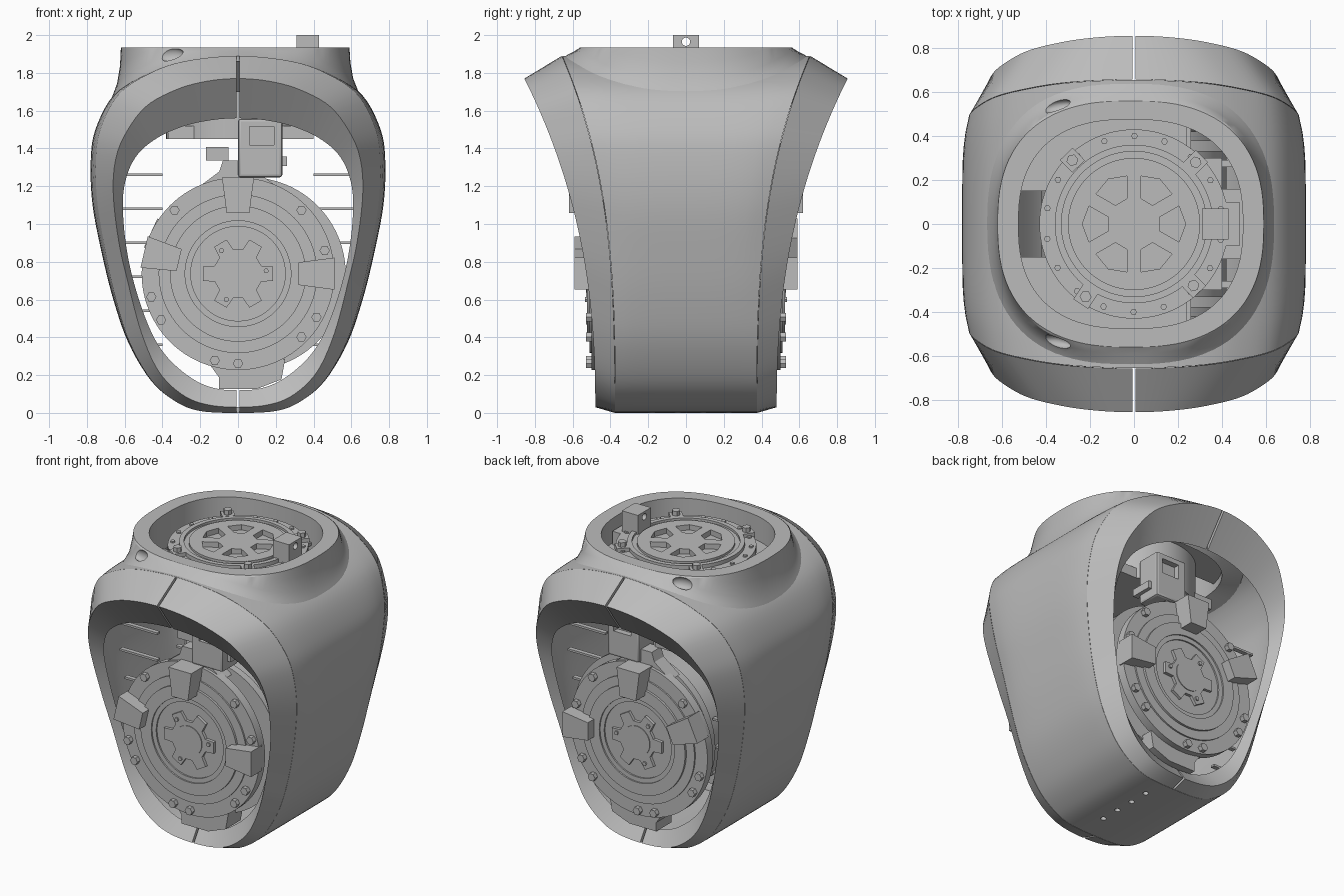
import bpy, bmesh, math
from mathutils import Matrix, Vector

cube = bpy.data.objects.get("Cube")
if cube:
    bpy.data.objects.remove(cube, do_unlink=True)

grey = bpy.data.materials.new("plain grey")
grey.use_nodes = True
grey.diffuse_color = (0.5, 0.5, 0.5, 1)
grey.node_tree.nodes["Principled BSDF"].inputs["Base Color"].default_value = (0.5, 0.5, 0.5, 1)
IDENTITY = Matrix.Identity(4)


def smooth(ob):
    bpy.ops.object.select_all(action='DESELECT')
    ob.select_set(True)
    bpy.context.view_layer.objects.active = ob
    bpy.ops.object.shade_smooth_by_angle(angle=math.radians(30))


def make(name, verts, faces, matrix=IDENTITY):
    bm = bmesh.new()
    vs = [bm.verts.new(matrix @ Vector(v)) for v in verts]
    for f in faces:
        bm.faces.new([vs[i] for i in f])
    bmesh.ops.recalc_face_normals(bm, faces=bm.faces)
    mesh = bpy.data.meshes.new(name)
    bm.to_mesh(mesh)
    bm.free()
    mesh.materials.append(grey)
    ob = bpy.data.objects.new(name, mesh)
    bpy.context.collection.objects.link(ob)
    smooth(ob)
    return ob


def loft(name, rings, matrix=IDENTITY, around=True, along=False, caps=False):
    """Skin equal-length rings; optionally close each ring, the sequence, or the ends."""
    n, m = len(rings[0]), len(rings)
    verts = [p for ring in rings for p in ring]
    faces = []
    for i in range(m if along else m - 1):
        for j in range(n if around else n - 1):
            a, b = i * n, (i + 1) % m * n
            k = (j + 1) % n
            faces.append((a + j, a + k, b + k, b + j))
    if caps and around:
        faces += [tuple(range(n)), tuple(range((m - 1) * n, m * n))]
    elif caps:
        faces += [tuple(i * n for i in range(m)), tuple(i * n + n - 1 for i in range(m))]
    return make(name, verts, faces, matrix)


def circle(r, h, n=64):
    return [(r * math.cos(math.tau * i / n), r * math.sin(math.tau * i / n), h) for i in range(n)]


def lathe(name, profile, matrix=IDENTITY, n=64):
    return loft(name, [circle(r, h, n) for r, h in profile], matrix, caps=True)


def prism(name, outline, h0, h1, matrix=IDENTITY):
    return loft(name, [[(x, y, h) for x, y in outline] for h in (h0, h1)], matrix, caps=True)


def box(name, x0, x1, y0, y1, z0, z1, matrix=IDENTITY):
    return prism(name, [(x0, y0), (x1, y0), (x1, y1), (x0, y1)], z0, z1, matrix)


def modify(ob, kind, **settings):
    mod = ob.modifiers.new(kind.title(), kind)
    for key, value in settings.items():
        setattr(mod, key, value)
    bpy.context.view_layer.objects.active = ob
    bpy.ops.object.modifier_apply(modifier=mod.name)
    smooth(ob)


def cut(ob, cutter):
    modify(ob, 'BOOLEAN', operation='DIFFERENCE', object=cutter)
    bpy.data.objects.remove(cutter, do_unlink=True)


def spline(points, steps=5):
    """Smooth half outline, mirrored in x at both ends for flat tangents."""
    p = [Vector((-points[1][0], points[1][1]))] + [Vector(q) for q in points]
    p.append(Vector((-points[-2][0], points[-2][1])))
    out = []
    for a, b, c, d in zip(p, p[1:], p[2:], p[3:]):
        for s in range(steps):
            t = s / steps
            out.append(b + (c - a) * t / 2 + (2 * a - 5 * b + 4 * c - d) * t * t / 2
                       + (3 * b - a - 3 * c + d) * t ** 3 / 2)
    return out + [p[-2]]


def polar(r, a):
    return r * math.cos(a), r * math.sin(a)


def edge_y(z):
    return 0.48 + 0.0976 * max(z, 0) ** 2.36


def seam_y(z):
    return 0.375 + 0.0442 * max(z, 0) ** 2.9


def taper(t, z):
    """Narrowing of the body towards its seams, stronger higher up."""
    return 1 - 0.035 * min(1, max(z, 0)) * abs(t) ** 5


# Half outlines of the shell: body, front edge and opening
shell = spline([(0, 0), (.2, .01), (.33, .06), (.46, .17), (.58, .37), (.66, .6), (.72, .84),
                (.77, 1.1), (.78, 1.33), (.755, 1.5), (.66, 1.68), (.5, 1.79), (.3, 1.86), (0, 1.89)])
edge = spline([(0, .03), (.17, .045), (.3, .1), (.42, .22), (.51, .42), (.58, .68), (.63, .9),
               (.66, 1.15), (.65, 1.33), (.6, 1.47), (.49, 1.62), (.33, 1.71), (.17, 1.755), (0, 1.77)])
opening = spline([(0, .12), (.12, .13), (.24, .18), (.37, .29), (.46, .43), (.54, .65), (.59, .87),
                  (.61, 1.1), (.59, 1.25), (.53, 1.37), (.42, 1.46), (.28, 1.52), (.14, 1.55), (0, 1.56)])


def crown_z(x):
    """Height of the upper shell at a given x."""
    top = [p for p in shell if p.y > 1.33]
    for a, b in zip(top, top[1:]):
        if b.x <= abs(x) <= a.x:
            return a.y + (b.y - a.y) * (a.x - abs(x)) / (a.x - b.x)
    return top[0].y


def rounded(a, b, height, n=96, cx=-0.015):
    ring = []
    for i in range(n):
        c, s = math.cos(math.tau * i / n), math.sin(math.tau * i / n)
        x = cx + a * math.copysign(abs(c) ** 0.8, c)
        y = b * math.copysign(abs(s) ** 0.8, s)
        ring.append((x, y, height(x) if callable(height) else height))
    return ring


# Body shell with the top hole and the row of vent holes underneath
loop = [(p.x, p.y) for p in shell] + [(-p.x, p.y) for p in shell[-2:0:-1]]
body = loft("body_shell", [[(x * taper(t / 8, z), t / 8 * seam_y(z), z) for x, z in loop]
                           for t in range(-8, 9)])
modify(body, 'SOLIDIFY', thickness=0.03, offset=-1)
cut(body, loft("hole_cutter", [rounded(.57, .53, z) for z in (1.5, 2.1)], caps=True))
for i in range(4):
    cut(body, lathe("vent_cutter", [(.018, -.1), (.018, .1)],
                    Matrix.Translation((.095, .225 - i * .135, 0)), 16))

# Rims, in left and right halves with a slot between them
for side, sx in (("left", 1), ("right", -1)):
    for end, sy in (("front", -1), ("back", 1)):
        rings = [[(max(p.x * taper(1, p.y), .007), seam_y(p.y) + .002, p.y) for p in shell],
                 [(max(p.x, .007), edge_y(p.y), p.y) for p in edge],
                 [(max(p.x, .007), edge_y(p.y) - .06, p.y) for p in opening],
                 [(max(p.x * .92, .007), seam_y(p.y) + .002, .04 + p.y * .95) for p in shell]]
        loft(f"rim_{end}_{side}", rings, Matrix.Diagonal((sx, sy, 1, 1)),
             around=False, along=True, caps=True)

# Collar with a flared foot and two oval dimples
collar = loft("collar", [rounded(.66, .655, lambda x: crown_z(x) - .01),
                         rounded(.645, .62, lambda x: crown_z(x) + .01),
                         rounded(.625, .59, lambda x: min(crown_z(x) + .045, 1.915)),
                         rounded(.61, .57, lambda x: min(crown_z(x) + .12, 1.928)),
                         rounded(.605, .56, 1.935), rounded(.51, .475, 1.935),
                         rounded(.51, .475, 1.7)], along=True)
for sy in (-1, 1):
    ball = [(math.sin(a * math.pi / 12), -math.cos(a * math.pi / 12)) for a in range(1, 12)]
    cut(collar, lathe("dimple_cutter", ball, Matrix.Translation((-.35, sy * .535, 1.895))
                      @ Matrix.Rotation(sy * .2, 4, 'Z') @ Matrix.Diagonal((.07, .03, .04, 1)), 24))

# Floor inside the collar, with a gap on the right and two on the left
floor = loft("collar_floor", [rounded(.515, .48, 1.75), rounded(.515, .48, 1.77),
                              circle(.37, 1.77, 96), circle(.37, 1.75, 96)], along=True)
cut(floor, box("gap_cutter", -.7, -.36, -.15, .15, 1.7, 1.8))
for sy in (-1, 1):
    cut(floor, box("gap_cutter", .24, .7, sy * .3 - .14, sy * .3 + .14, 1.7, 1.8))


def hex_bolt(name, x, y, h, matrix, r=.027):
    prism(name, [polar(r, i * math.pi / 3) for i in range(6)], h, h + .035,
          matrix @ Matrix.Translation((x, y, 0)))


star = []
for k in range(6):
    a = k * math.pi / 3
    star += [polar(.13, a - .33), polar(.19, a - .2), polar(.19, a + .2), polar(.13, a + .33)]

# Front and back drive units
for end, sy, last_clamp in (("front", 1, 167), ("back", -1, 155)):
    m = (Matrix.Diagonal((1, sy, 1, 1)) @ Matrix.Translation((0, 0, .737))
         @ Matrix.Rotation(math.pi / 2, 4, 'X'))
    lathe(f"drive_{end}", [(.42, .02), (.42, .42), (.51, .44), (.51, .5), (.42, .5), (.42, .51),
                           (.36, .51), (.36, .525), (.28, .525), (.28, .515), (.25, .515),
                           (.25, .505)], m, 96)
    lathe(f"mount_ring_{end}", [(.51, .33), (.51, .38)], m @ Matrix.Translation((.06, 0, 0)), 96)
    prism(f"hub_star_{end}", star, .49, .525, m)
    lathe(f"hub_cap_{end}", [(.1, .5), (.1, .53)], m)
    for k in range(3):
        hex_bolt(f"hub_bolt_{end}", *polar(.15, .1 + k * math.tau / 3), .5, m, .014)
    # Clamp blocks around the flange
    for angle, depth in ((0, .59), (90, .62), (last_clamp, .59)):
        turned = m @ Matrix.Rotation(math.radians(angle), 4, 'Z')
        prism(f"clamp_{end}", [(.32, -.06), (.51, -.085), (.51, .085), (.32, .06)], .47, depth, turned)
    for angle in (45, 135, 195, 211, 255, 270, 315, 331, 15):
        hex_bolt(f"flange_bolt_{end}", *polar(.475, math.radians(angle)), .495, m)
    # Neck, foot and connector housing
    prism(f"neck_{end}", [(-.22, .45), (.22, .45), (.1, .54), (.08, .6), (-.08, .6), (-.1, .54)],
          .38, .48, m)
    prism(f"foot_{end}", [(-.15, -.48), (-.1, -.55), (-.1, -.61), (.1, -.61), (.23, -.56), (.25, -.45)],
          .3, .46, m)
    housing = box(f"connector_{end}", .0, .235, .51, .82, .33, .5, m)
    modify(housing, 'BEVEL', width=.015, segments=2)
    cut(housing, box("socket_cutter", .06, .19, .68, .78, .46, .6, m))
    box(f"cable_clip_{end}", -.17, -.05, .6, .67, .3, .4, m)
    box(f"side_lug_{end}", .22, .26, .57, .62, .3, .45, m)
    # Ribs on the inner walls
    for sx in (-1, 1):
        for k in range(6):
            z = .36 + k * .18
            box(f"wall_rib_{end}", sx * .4, sx * (.54 + .035 * k), sy * .26, sy * .29, z - .007, z + .007)

# Top drive unit with six pockets in its face
top = lathe("drive_top", [(.38, 1.45), (.38, 1.8), (.43, 1.81), (.43, 1.86), (.36, 1.86), (.36, 1.885),
                          (.33, 1.885), (.33, 1.87), (.3, 1.87), (.3, 1.885), (.25, 1.885)], n=96)
for k in range(6):
    a = k * math.pi / 3
    pocket = [polar(.12, a - .26), polar(.22, a - .38), polar(.235, a),
              polar(.22, a + .38), polar(.12, a + .26)]
    cut(top, prism("pocket_cutter", pocket, 1.85, 1.95))
for k in range(18):
    hex_bolt("top_screw", *polar(.4, .17 + k * math.tau / 18), 1.835, IDENTITY, .015)
for x, y in ((-.28, .29), (.28, .28), (.27, -.28), (-.22, -.33)):
    m = Matrix.Translation((x, y, 0)) @ Matrix.Rotation(math.atan2(y, x), 4, 'Z')
    box("top_bracket", -.04, .04, -.04, .04, 1.85, 1.885, m)
    hex_bolt("top_bolt", 0, 0, 1.88, m)

# Raised tab with a cross hole, its base, and the mounting plate
tab = box("locating_tab", .31, .43, -.07, .07, 1.86, 2.0)
cut(tab, lathe("tab_cutter", [(.022, .2), (.022, .6)],
               Matrix.Translation((0, 0, 1.965)) @ Matrix.Rotation(math.pi / 2, 4, 'Y'), 24))
box("tab_base", .36, .48, -.1, .1, 1.76, 1.86)
box("mount_plate", -.37, .4, -.3, .3, 1.45, 1.52)
